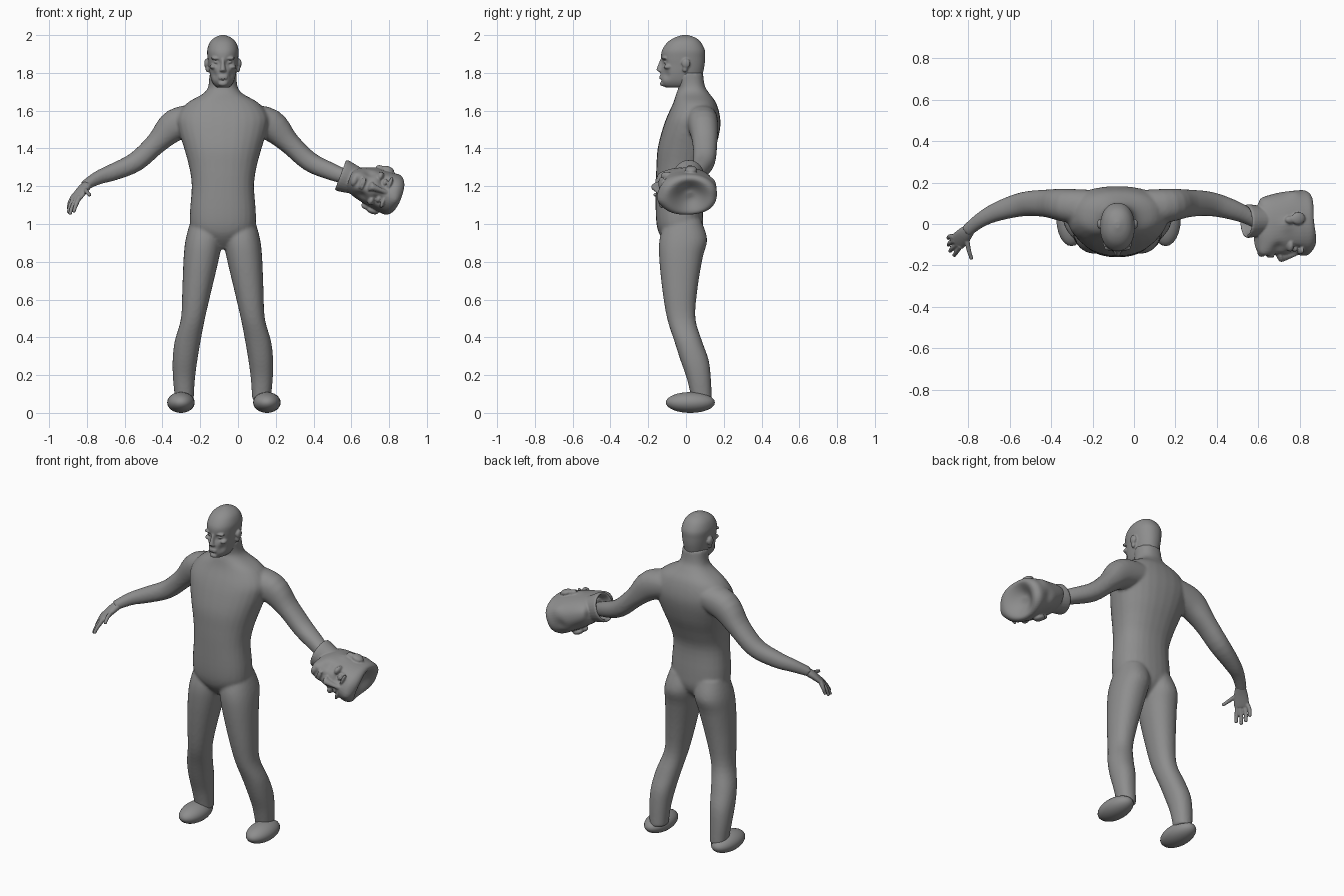
import bpy, bmesh, math, random
from mathutils import Vector, Matrix

random.seed(4)
if "Cube" in bpy.data.objects:
    bpy.data.objects.remove(bpy.data.objects["Cube"])

MID = -0.08  # x of the body's own mirror plane

grey = bpy.data.materials.new("plain_grey")
grey.use_nodes = True
grey.diffuse_color = (0.27, 0.27, 0.27, 1)
for node in grey.node_tree.nodes:
    if node.type == 'BSDF_PRINCIPLED':
        node.inputs["Base Color"].default_value = grey.diffuse_color


def spline(rows, steps):
    """Smooth the rows with a Catmull-Rom curve."""
    rows = [Vector(r) for r in rows]
    out = []
    for i in range(len(rows) - 1):
        a, b, c = rows[max(i - 1, 0)], rows[i], rows[i + 1]
        d = rows[min(i + 2, len(rows) - 1)]
        for k in range(steps):
            t = k / steps
            out.append(0.5 * (2 * b + (c - a) * t + (2 * a - 5 * b + 4 * c - d) * t ** 2
                              + (3 * b - a - 3 * c + d) * t ** 3))
    return out + [rows[-1]]


def loft(bm, rows, follow=False, power=2.0, sides=28, steps=4):
    """Skin through rows of (x, y, z, half width, half depth)."""
    rows = spline(rows, steps)
    centres = [Vector(r[:3]) for r in rows]
    rings = []
    for i, r in enumerate(rows):
        u, v = Vector((1, 0, 0)), Vector((0, 1, 0))
        if follow:
            along = centres[min(i + 1, len(rows) - 1)] - centres[max(i - 1, 0)]
            u = along.cross(Vector((0, 0, 1))).normalized()
            v = along.cross(u).normalized()
        ring = []
        for k in range(sides):
            ang = math.tau * k / sides
            c, s = math.cos(ang), math.sin(ang)
            p = u * math.copysign(abs(c) ** (2 / power), c) * max(r[3], 0.002)
            p += v * math.copysign(abs(s) ** (2 / power), s) * max(r[4], 0.002)
            ring.append(bm.verts.new(centres[i] + p))
        rings.append(ring)
    for a, b in zip(rings, rings[1:]):
        for k in range(sides):
            n = (k + 1) % sides
            bm.faces.new((a[k], a[n], b[n], b[k]))
    bm.faces.new(rings[0][::-1])
    bm.faces.new(rings[-1])


def blob(bm, centre, radii):
    m = Matrix.Translation(centre) @ Matrix.Diagonal((*radii, 1))
    bmesh.ops.create_uvsphere(bm, u_segments=24, v_segments=16, radius=1, matrix=m)


def push(bm, centre, radius, move):
    """Soft push of the surface around a point."""
    for v in bm.verts:
        d = (v.co - Vector(centre)).length / radius
        v.co += Vector(move) * math.exp(-d * d)


def finish(bm, name, voxel=None, smoothing=2):
    bmesh.ops.recalc_face_normals(bm, faces=bm.faces)
    for f in bm.faces:
        f.smooth = True
    mesh = bpy.data.meshes.new(name)
    bm.to_mesh(mesh)
    bm.free()
    mesh.materials.append(grey)
    obj = bpy.data.objects.new(name, mesh)
    bpy.context.collection.objects.link(obj)
    if voxel:
        fuse = obj.modifiers.new("fuse", 'REMESH')
        fuse.mode = 'VOXEL'
        fuse.voxel_size = voxel
        fuse.use_smooth_shade = True
        relax = obj.modifiers.new("relax", 'SMOOTH')
        relax.iterations = smoothing
    return obj


def upright(rows, x=0.0):
    """Rows of (z, half width, front y, back y) on a vertical axis."""
    return [(x, (f + b) / 2, z, w, (b - f) / 2) for z, w, f, b in rows]


def mirrored(rows):
    return [(2 * MID - r[0], *r[1:]) for r in rows]


# Torso and neck
body = bmesh.new()
torso = [(.87, .03, -.08, .02), (.92, .1, -.125, .07), (.97, .165, -.15, .09),
         (1.05, .175, -.16, .09), (1.2, .165, -.16, .085), (1.3, .178, -.157, .115),
         (1.4, .205, -.15, .155), (1.5, .235, -.125, .18), (1.57, .24, -.1, .18),
         (1.64, .19, -.068, .16), (1.69, .105, -.052, .125), (1.73, .077, -.04, .1),
         (1.8, .072, -.06, .09)]
loft(body, upright(torso, MID), power=2.3)

# Legs: z, outer x, inner x, front y, back y
leg = [(1.02, -.25, -.08, -.11, .08), (.92, -.277, -.083, -.14, .112),
       (.82, -.288, -.1, -.142, .088), (.65, -.295, -.14, -.125, .06),
       (.5, -.302, -.175, -.1, .05), (.38, -.335, -.198, -.062, .085),
       (.28, -.346, -.215, -.03, .12), (.18, -.344, -.228, .005, .132),
       (.07, -.333, -.235, .03, .137)]
leg = [((o + i) / 2, (f + b) / 2, z, (i - o) / 2, (b - f) / 2) for z, o, i, f, b in leg]

# Arms: x, y, z, half depth, half height
arm = [(-.2, .075, 1.56, .09, .075), (-.33, .09, 1.525, .08, .085),
       (-.43, .1, 1.43, .066, .058), (-.54, .095, 1.33, .058, .052),
       (-.66, .06, 1.275, .046, .045), (-.74, .02, 1.245, .036, .036),
       (-.81, -.035, 1.205, .03, .026)]
for limb, follow in ((leg, False), (arm, True)):
    loft(body, limb, follow, power=2.2)
    loft(body, mirrored(limb), follow, power=2.2)
finish(body, "body", 0.009, 4)

# Feet
for name, x in (("right_foot", -.302), ("left_foot", .153)):
    foot = bmesh.new()
    blob(foot, (x, .023, .055), (.073, .13, .055))
    finish(foot, name)

# Right hand: palm, four fingers and thumb
hand = bmesh.new()
loft(hand, [(-.79, -.02, 1.215, .026, .024), (-.82, -.052, 1.185, .038, .022),
            (-.855, -.088, 1.14, .042, .015), (-.86, -.094, 1.132, .03, .008)], True)
digits = [((-.87, -.062, 1.15), (-.89, -.06, 1.115), (-.897, -.067, 1.085)),
          ((-.864, -.08, 1.145), (-.888, -.09, 1.1), (-.896, -.1, 1.065)),
          ((-.852, -.096, 1.14), (-.878, -.118, 1.09), (-.888, -.13, 1.058)),
          ((-.838, -.105, 1.145), (-.858, -.135, 1.1), (-.868, -.15, 1.07)),
          ((-.81, -.06, 1.185), (-.8, -.12, 1.17), (-.787, -.163, 1.155))]
for base, joint, tip in digits:
    loft(hand, [(*base, .013, .013), (*joint, .011, .011), (*tip, .009, .009)], True, sides=14)
    blob(hand, tip, (.01, .01, .01))
finish(hand, "right_hand", 0.004, 2)


def build_head(name, place, hollow):
    bm = bmesh.new()
    skull = [(1.722, .03, -.105, .05), (1.735, .046, -.125, .07), (1.76, .06, -.136, .08),
             (1.8, .07, -.135, .09), (1.84, .076, -.13, .098), (1.88, .081, -.132, .101),
             (1.92, .083, -.127, .1), (1.96, .07, -.1, .08), (1.985, .046, -.064, .053),
             (2, .012, -.02, .012)]
    loft(bm, upright(skull), power=2.2, sides=48, steps=5)
    # Eye sockets, mouth hollows and temples
    for s in (-1, 1):
        push(bm, (s * .036, -.12, 1.856), .02, (0, .018, 0))
        push(bm, (s * .05, -.11, 1.79), .022, (-s * .006, .008, 0))
    push(bm, (0, -.135, 1.755), .018, (0, .008, 0))
    if hollow:
        # Caved-in crown and crumpled skin
        push(bm, (0, 0, 2), .085, (0, 0, -.11))
        for _ in range(14):
            spot = random.choice(list(bm.verts)).co.copy()
            inward = (Vector((0, 0, 1.86)) - spot).normalized()
            push(bm, spot, .025, inward * random.uniform(-.01, .012))
        # Open cuff at the neck
        cuff = [(1.78, .05, -.06, .045), (1.74, .056, -.062, .045), (1.7, .063, -.069, .05),
                (1.686, .063, -.069, .05), (1.684, .055, -.061, .042),
                (1.7, .05, -.056, .037), (1.74, .045, -.05, .032)]
        loft(bm, upright(cuff))
    # Nose
    loft(bm, [(0, -.122, 1.8, .012, .01), (0, -.133, 1.81, .019, .018),
              (0, -.137, 1.82, .015, .019), (0, -.131, 1.85, .01, .014),
              (0, -.124, 1.88, .009, .008)])
    # Lips and chin
    for z in (1.771, 1.781):
        blob(bm, (0, -.132, z), (.025, .01, .005))
    blob(bm, (0, -.122, 1.743), (.024, .016, .014))
    # Brows, eyes, cheekbones and ears
    for s in (-1, 1):
        blob(bm, (s * .036, -.115, 1.877), (.03, .014, .008))
        blob(bm, (s * .034, -.106, 1.857), (.015, .014, .009))
        blob(bm, (s * .05, -.095, 1.832), (.02, .024, .013))
        blob(bm, (s * .086, 0, 1.85), (.013, .023, .026))
        blob(bm, (s * .08, -.005, 1.822), (.012, .014, .02))
    bm.transform(place)
    finish(bm, name, 0.005, 2)


# Head, and the larger head-shaped glove tipped onto its side
build_head("head", Matrix.Translation((MID, 0, 0)), False)
tip_over = (Matrix.Translation((.765, 0, 1.175)) @ Matrix.Rotation(math.radians(111), 4, 'Y')
            @ Matrix.Scale(1.35, 4) @ Matrix.Translation((0, .02, -1.86)))
build_head("left_head_glove", tip_over, True)
